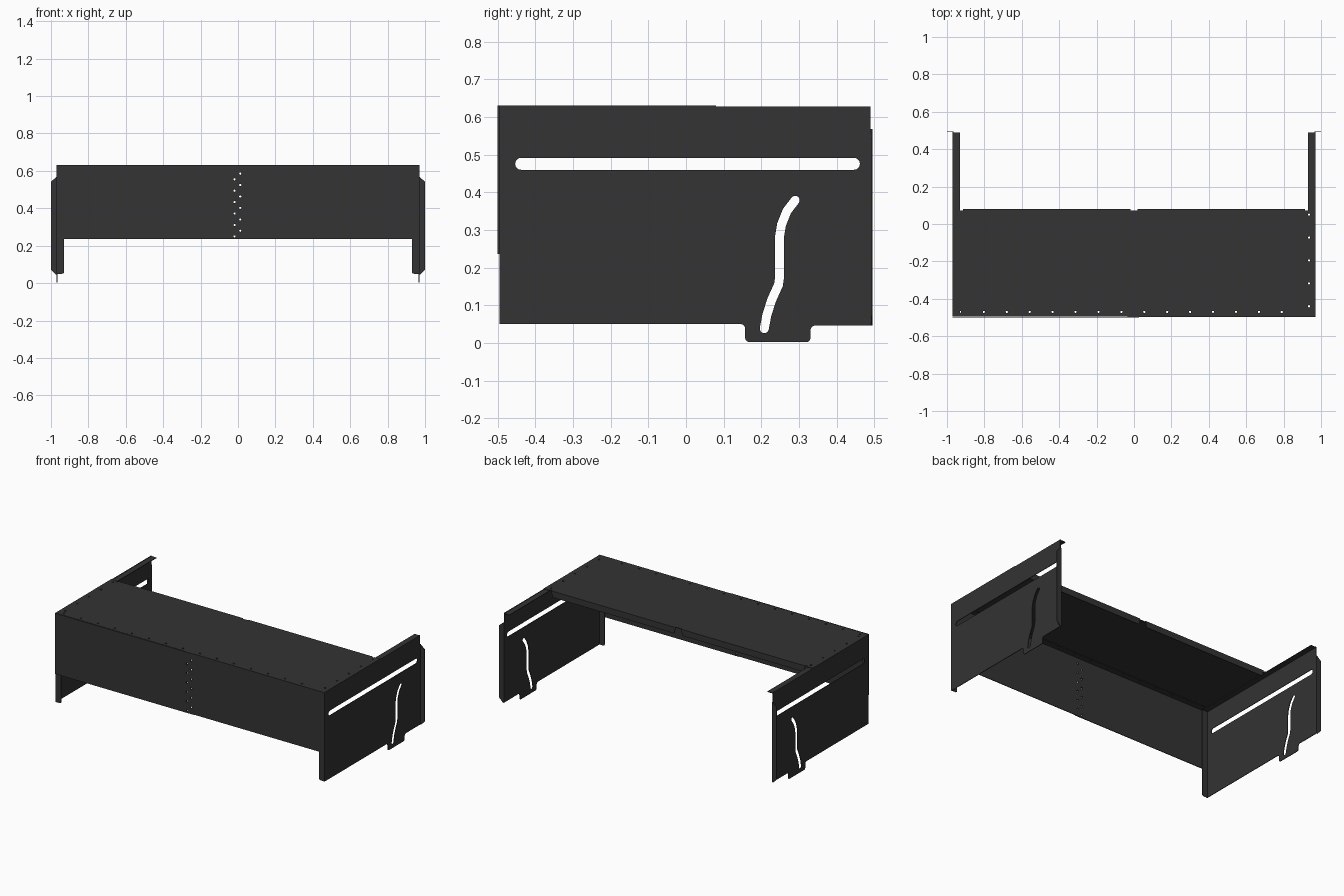
import bpy, bmesh, math
from mathutils import Vector

if "Cube" in bpy.data.objects:
    bpy.data.objects.remove(bpy.data.objects["Cube"])

T = 0.004  # sheet thickness

steel = bpy.data.materials.new("dark_steel")
steel.diffuse_color = (0.033, 0.033, 0.033, 1)
steel.use_nodes = True
steel.node_tree.nodes["Principled BSDF"].inputs["Base Color"].default_value = steel.diffuse_color


def circle(u, v, r=0.006, n=10):
    return [(u + r * math.cos(2 * math.pi * i / n), v + r * math.sin(2 * math.pi * i / n)) for i in range(n)]


def rect(u0, u1, v0, v1):
    return [(u0, v0), (u1, v0), (u1, v1), (u0, v1)]


def fillet(points, n=5):
    """Round polygon corners; each point is (u, v) or (u, v, radius) for right-angle corners."""
    out = []
    for i, p in enumerate(points):
        c = Vector(p[:2])
        if len(p) < 3:
            out.append(c)
            continue
        a = (Vector(points[i - 1][:2]) - c).normalized() * p[2]
        b = (Vector(points[(i + 1) % len(points)][:2]) - c).normalized() * p[2]
        for k in range(n + 1):
            t = k / n * math.pi / 2
            out.append(c + a * (1 - math.sin(t)) + b * (1 - math.cos(t)))
    return out


def slot(path, r, n=8):
    """Round-ended slot outline around a centre line."""
    pts = [Vector(p) for p in path]
    left, right = [], []
    for i, p in enumerate(pts):
        d = (pts[min(i + 1, len(pts) - 1)] - pts[max(i - 1, 0)]).normalized()
        nrm = Vector((-d.y, d.x)) * r
        left.append(p + nrm)
        right.append(p - nrm)

    def cap(c, start):
        a = math.atan2(start.y - c.y, start.x - c.x)
        return [c + r * Vector((math.cos(a + math.pi * k / n), math.sin(a + math.pi * k / n))) for k in range(1, n)]
    return right + cap(pts[-1], right[-1]) + left[::-1] + cap(pts[0], left[0])


def sheet(name, axis, pos, loops, sx=1):
    """Flat sheet centred at pos along an axis; first loop is the outline, the rest are holes."""
    cu = bpy.data.curves.new(name + "_profile", 'CURVE')
    cu.dimensions, cu.fill_mode, cu.extrude = '2D', 'BOTH', T / 2
    for loop in loops:
        sp = cu.splines.new('POLY')
        sp.points.add(len(loop) - 1)
        for q, p in zip(sp.points, loop):
            q.co = (p[0], p[1], 0, 1)
        sp.use_cyclic_u = True
    tmp = bpy.data.objects.new(name + "_tmp", cu)
    bpy.context.collection.objects.link(tmp)
    dg = bpy.context.evaluated_depsgraph_get()
    me = bpy.data.meshes.new_from_object(tmp.evaluated_get(dg))
    bpy.data.objects.remove(tmp)
    bpy.data.curves.remove(cu)
    bm = bmesh.new()
    bm.from_mesh(me)
    bmesh.ops.remove_doubles(bm, verts=bm.verts, dist=1e-5)
    for v in bm.verts:
        a, b, w = v.co.x, v.co.y, v.co.z + pos
        x, y, z = {'x': (w, a, b), 'y': (a, w, b), 'z': (a, b, w)}[axis]
        v.co = (sx * x, y, z)
    bmesh.ops.recalc_face_normals(bm, faces=bm.faces)
    for f in bm.faces:
        f.smooth = False
    bm.to_mesh(me)
    bm.free()
    me.name = name
    me.materials.clear()
    me.materials.append(steel)
    ob = bpy.data.objects.new(name, me)
    bpy.context.collection.objects.link(ob)
    return ob


# hole positions
front_row = [-0.925 + 0.1225 * i for i in range(15)]
side_row = [0.05 - 0.1225 * i for i in range(5)]
seam = [circle(-0.018, 0.25 + 0.061 * i) for i in range(6)] + [circle(0.012, 0.28 + 0.061 * i) for i in range(6)]

# side plates with foot tab, straight slot and curved slot
side_outline = fillet([
    (-0.495, 0.05), (0.157, 0.05, 0.012), (0.157, 0.002, 0.012), (0.331, 0.002, 0.012),
    (0.331, 0.046, 0.012), (0.493, 0.046), (0.493, 0.568), (0.49, 0.568), (0.49, 0.628), (-0.495, 0.628)])
side_outline = [(p[0], max(p[1], 0)) for p in side_outline]
straight_slot = slot([(-0.438, 0.476), (0.446, 0.476)], 0.016)
curved_slot = slot([(0.208, 0.038), (0.215, 0.075), (0.228, 0.115), (0.246, 0.155), (0.248, 0.17), (0.248, 0.28),
                    (0.254, 0.315), (0.268, 0.35), (0.29, 0.379)], 0.012)

for label, s in (("right", 1), ("left", -1)):
    sheet(label + "_side_plate", 'x', 0.968, [side_outline, straight_slot, curved_slot], s)
    # inward top flange, drilled through on the right only
    drilled = [circle(0.936, y) for y in side_row] if s > 0 else []
    sheet(label + "_top_flange", 'z', 0.624, [rect(0.93, 0.97, -0.485, 0.49)] + drilled, s)
    # inward front flange forming the leg
    sheet(label + "_front_leg", 'y', -0.491, [fillet([
        (0.97, 0.05), (0.97, 0.624), (0.93, 0.624), (0.93, 0.05, 0.01)])], s)
    # outward rear flange with chamfered ends
    sheet(label + "_rear_flange", 'y', 0.493, [[
        (0.966, 0.046), (0.975, 0.046), (1.0, 0.072), (1.0, 0.542), (0.97, 0.568), (0.966, 0.568)]], s)

# top panel
top_holes = [circle(x, -0.47) for x in front_row]
top_holes += [circle(s * 0.936, y) for s in (-1, 1) for y in side_row]
top_outline = [(-0.97, -0.494), (0.97, -0.494), (0.97, 0.08), (0.93, 0.08), (0.93, 0.072), (0.915, 0.072),
               (0.915, 0.08), (0.02, 0.08), (0.02, 0.073), (-0.02, 0.073), (-0.02, 0.08), (-0.915, 0.08),
               (-0.915, 0.072), (-0.93, 0.072), (-0.93, 0.08), (-0.97, 0.08)]
sheet("top_panel", 'z', 0.629, [top_outline] + top_holes)

# rear lips under the top panel, split at the centre
for label, s in (("right", 1), ("left", -1)):
    sheet(label + "_rear_lip", 'y', 0.078, [[(0.02, 0.629), (0.915, 0.629), (0.905, 0.59), (0.03, 0.59)]], s)

# front panel halves overlapping at the centre seam
sheet("front_panel_left", 'y', -0.4985, [rect(-0.97, 0.028, 0.236, 0.631)] + seam)
sheet("front_panel_right", 'y', -0.495, [rect(-0.035, 0.97, 0.236, 0.631)] + seam)

# flange joining the front panel to the top
sheet("front_top_flange", 'z', 0.6245, [rect(-0.925, 0.925, -0.494, -0.455)]
      + [circle(x, -0.47) for x in front_row if abs(x) < 0.9])
